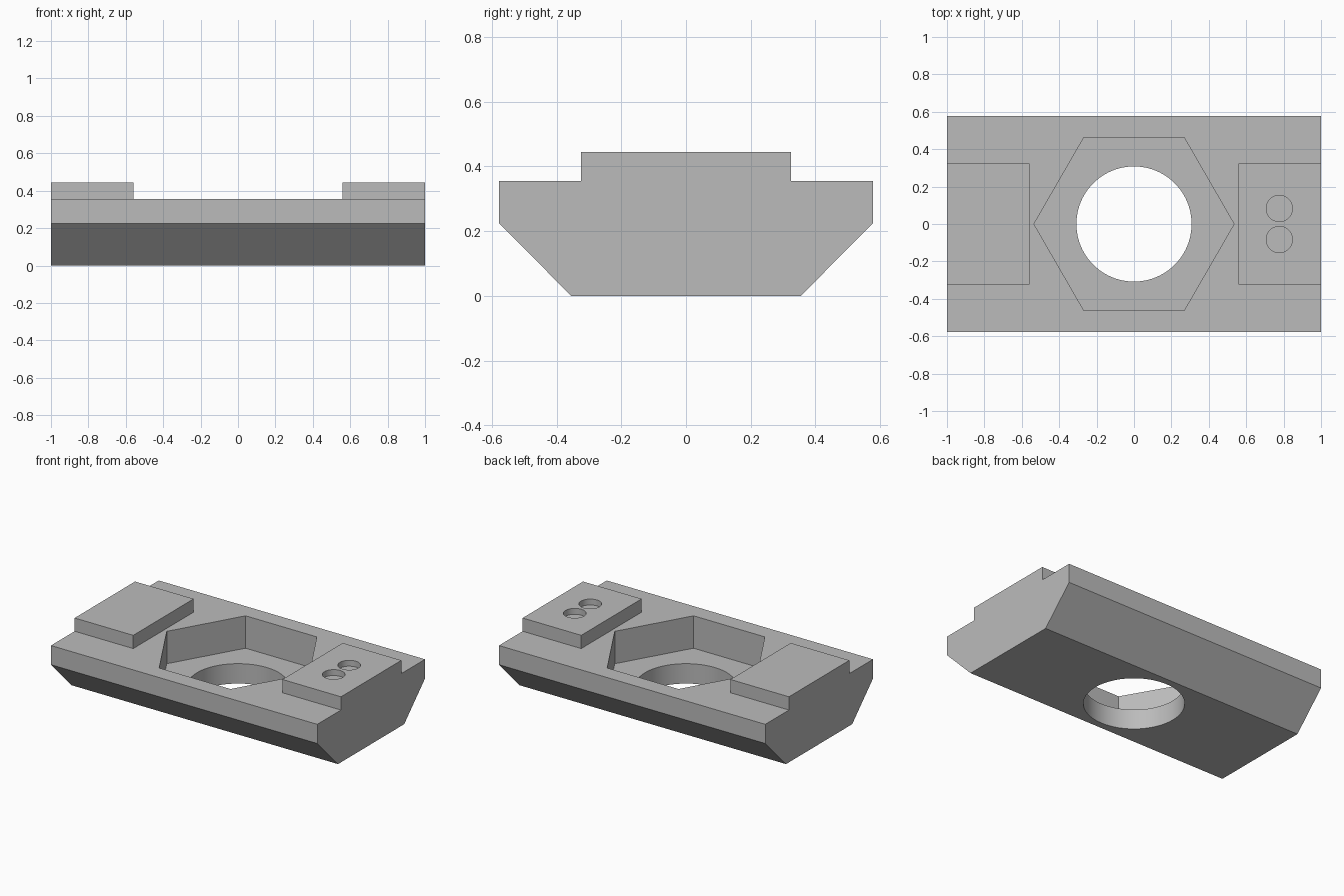
import bpy, bmesh, math
from mathutils import Matrix, Vector

cube = bpy.data.objects.get("Cube")
if cube:
    bpy.data.objects.remove(cube, do_unlink=True)

LEDGE, TOP = 0.355, 0.445
PAD_X, PAD_Y = 0.56, 0.324

grey = bpy.data.materials.new("plain grey")
grey.use_nodes = True
colour = (0.5, 0.5, 0.5, 1)
grey.diffuse_color = colour
grey.node_tree.nodes["Principled BSDF"].inputs["Base Color"].default_value = colour


def make_prism(name, points, direction):
    """Close a polygon and extrude it along a direction."""
    bm = bmesh.new()
    face = bm.faces.new([bm.verts.new(p) for p in points])
    made = bmesh.ops.extrude_face_region(bm, geom=[face])["geom"]
    verts = [v for v in made if isinstance(v, bmesh.types.BMVert)]
    bmesh.ops.translate(bm, verts=verts, vec=Vector(direction))
    bmesh.ops.recalc_face_normals(bm, faces=bm.faces)
    mesh = bpy.data.meshes.new(name)
    bm.to_mesh(mesh)
    bm.free()
    mesh.materials.append(grey)
    obj = bpy.data.objects.new(name, mesh)
    bpy.context.collection.objects.link(obj)
    return obj


def make_round(name, sides, radius, x, y, bottom):
    """Upright regular prism from the given height to above the part."""
    turn = math.tau / sides
    ring = [(x + radius * math.cos(i * turn), y + radius * math.sin(i * turn), bottom)
            for i in range(sides)]
    return make_prism(name, ring, (0, 0, 1))


# Body: stepped, chamfered cross-section run along the length
half = [(0.355, 0), (0.578, 0.225), (0.578, LEDGE), (PAD_Y, LEDGE), (PAD_Y, TOP)]
section = half + [(-y, z) for y, z in reversed(half)]
body = make_prism("slotted_nut_plate", [(-1, y, z) for y, z in section], (2, 0, 0))

# Cutters: gap between the pads, hexagonal pocket, through hole, two blind dimples
gap = [(sx * PAD_X, sy * 0.45, LEDGE) for sx, sy in ((-1, -1), (1, -1), (1, 1), (-1, 1))]
cutters = [
    make_prism("pad_gap_cutter", gap, (0, 0, 1)),
    make_round("hex_pocket_cutter", 6, 0.535, 0, 0, 0.135),
    make_round("through_hole_cutter", 96, 0.308, 0, 0, -0.2),
]
for side, label in ((-1, "front"), (1, "back")):
    cutters.append(make_round(label + "_dimple_cutter", 48, 0.07, 0.777, side * 0.083, TOP - 0.04))

bpy.ops.object.select_all(action="DESELECT")
bpy.context.view_layer.objects.active = body
body.select_set(True)
for cutter in cutters:
    cutter.hide_render = True
    mod = body.modifiers.new(cutter.name, "BOOLEAN")
    mod.operation = "DIFFERENCE"
    mod.solver = "EXACT"
    mod.object = cutter
    bpy.ops.object.modifier_apply(modifier=mod.name)
    bpy.data.objects.remove(cutter, do_unlink=True)

# Smooth round walls, crisp edges elsewhere
bpy.ops.object.shade_smooth_by_angle(angle=math.radians(30))
